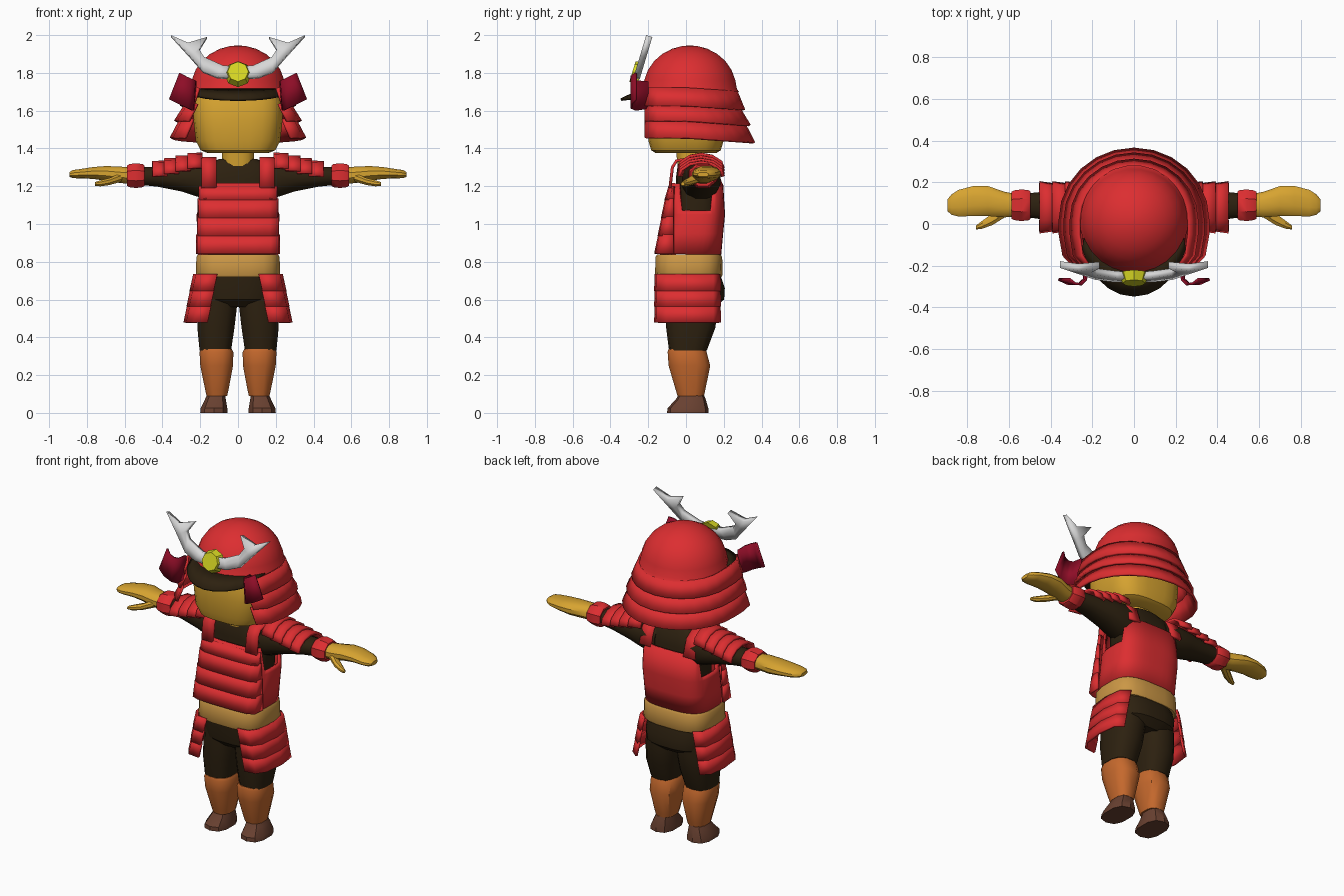
import bpy, bmesh
from math import sin, cos, pi, radians, copysign
from mathutils import Vector

cube = bpy.data.objects.get("Cube")
if cube:
    bpy.data.objects.remove(cube)


def material(name, rgb):
    m = bpy.data.materials.new(name)
    m.use_nodes = True
    m.diffuse_color = (*rgb, 1)
    m.node_tree.nodes["Principled BSDF"].inputs["Base Color"].default_value = (*rgb, 1)
    return m


RED = material("lacquer red", (.72, .027, .03))
CRIMSON = material("crimson", (.27, .004, .02))
SKIN = material("golden skin", (.68, .37, .03))
TAN = material("tan sash", (.60, .31, .06))
DARK = material("dark cloth", (.026, .015, .005))
LEATHER = material("orange leather", (.56, .14, .026))
BOOT = material("boot brown", (.14, .052, .03))
SILVER = material("silver", (.68, .68, .68))
YELLOW = material("yellow", (.68, .68, .017))
parts = []


def ring(c, a, b, n=16, p=2.6, axis="z"):
    """Rounded-box outline around c, lying across the given axis."""
    pts = []
    for i in range(n):
        t = 2 * pi * (i + .5) / n
        u = a * copysign(abs(cos(t)) ** (2 / p), cos(t))
        v = b * copysign(abs(sin(t)) ** (2 / p), sin(t))
        pts.append(Vector(c) + Vector((u, v, 0) if axis == "z" else (0, u, v)))
    return pts


def build(name, rows, mat, closed=False, caps=False, thick=0, pair=False):
    """Skin a grid of points; optional caps, thickness and mirrored twin."""
    for side, sx in (("left_", 1), ("right_", -1)) if pair else (("", 1),):
        bm = bmesh.new()
        grid = [[bm.verts.new((p[0] * sx, p[1], p[2])) for p in r] for r in rows]
        n = len(grid[0])
        for r, s in zip(grid, grid[1:]):
            for i in range(n if closed else n - 1):
                j = (i + 1) % n
                bm.faces.new((r[i], r[j], s[j], s[i]))
        if caps:
            bm.faces.new(grid[0])
            bm.faces.new(grid[-1])
        bmesh.ops.recalc_face_normals(bm, faces=bm.faces)
        me = bpy.data.meshes.new(side + name)
        bm.to_mesh(me)
        bm.free()
        me.materials.append(mat)
        ob = bpy.data.objects.new(side + name, me)
        bpy.context.collection.objects.link(ob)
        if thick:
            mod = ob.modifiers.new("Thickness", "SOLIDIFY")
            mod.thickness, mod.offset = thick, 0
        parts.append(ob)


def loft(name, specs, mat, n=16, p=2.6, axis="z", pair=False):
    """Solid through outlines given as (x, y, z, radius a, radius b)."""
    rows = [ring(s[:3], s[3], s[4], n, p, axis) for s in specs]
    build(name, rows, mat, closed=True, caps=True, pair=pair)


# Head and neck
loft("head", [(0, 0, 1.375, .16, .16), (0, 0, 1.39, .198, .185), (0, 0, 1.44, .225, .2),
              (0, 0, 1.55, .237, .205), (0, 0, 1.65, .237, .2), (0, 0, 1.70, .21, .18)],
     SKIN, 24, 3.2)
loft("neck", [(0, .03, 1.3, .085, .075), (0, .02, 1.4, .085, .075)], SKIN)

# Helmet dome
dome = [(0, .02, 1.70, .262, .262), (0, .02, 1.715, .255, .252)]
dome += [(0, .02, 1.715 + .23 * sin(t), .252 * cos(t), .248 * cos(t))
         for t in (radians(d) for d in (12, 26, 40, 54, 68, 80, 88))]
loft("helmet_dome", dome, RED, 24, 2)


# Helmet neck guard tiers, open at the face
def guard_row(w, z):
    half = [(w * .78, -.215), (w * .95, -.15), (w, -.05)]
    back = [(w * cos(radians(a)), .02 + (w - .015) * sin(radians(a))) for a in range(0, 181, 15)]
    path = half + back + [(-x, y) for x, y in reversed(half)]
    return [(x, y, z - .025 * max(y, 0) / .35) for x, y in path]


for k, (zt, zb, wt, wb) in enumerate([(1.72, 1.625, .262, .302), (1.635, 1.545, .275, .332),
                                      (1.555, 1.455, .302, .355)]):
    build(f"neck_guard_{k + 1}", [guard_row(wt, zt), guard_row(wb, zb)], RED, thick=.014)

# Visor
arc = [radians(a) for a in range(200, 341, 14)]
build("visor", [[(.25 * cos(a), .02 + .25 * sin(a), 1.712) for a in arc],
                [(.262 * cos(a), .345 * sin(a), 1.70 + .042 * sin(a)) for a in arc]],
      DARK, thick=.014)

# Crest horns, leaning back
lower = [(.02, 1.77), (.11, 1.775), (.185, 1.805), (.255, 1.885), (.355, 1.995)]
upper = [(.02, 1.83), (.08, 1.835), (.18, 1.88), (.205, 1.92), (.165, 1.985)]
middle = [((a + c) / 2, (b + d) / 2) for (a, b), (c, d) in zip(lower, upper)]
middle[-1] = (.265, 1.955)
build("crest_horn", [[(x, -.262 + (z - 1.77) * .3, z) for x, z in r]
                     for r in (lower, middle, upper)], SILVER, thick=.034, pair=True)

# Crest emblem
bpy.ops.mesh.primitive_cone_add(vertices=8, radius1=.072, radius2=.055, depth=.045,
                                location=(0, -.262, 1.80), rotation=(pi / 2 - .3, 0, 0))
emblem = bpy.context.object
emblem.name = "crest_emblem"
emblem.data.materials.append(YELLOW)
parts.append(emblem)

# Curled helmet ear plates
build("ear_plate", [
    [(.225, -.2, 1.755), (.23, -.265, 1.76), (.25, -.288, 1.77), (.28, -.287, 1.785), (.308, -.265, 1.80)],
    [(.235, -.2, 1.61), (.24, -.265, 1.60), (.265, -.288, 1.612), (.315, -.287, 1.635), (.363, -.265, 1.66)]],
    CRIMSON, thick=.012, pair=True)

# Undersuit torso and arms
loft("undersuit_torso", [(0, .04, .9, .18, .12), (0, .06, 1.1, .185, .115), (0, .06, 1.24, .19, .115),
                         (0, .055, 1.31, .17, .1), (0, .05, 1.345, .1, .08)], DARK, 20, 3)
loft("sleeve", [(.1, .075, 1.22, .1, .11), (.2, .08, 1.235, .105, .098), (.3, .085, 1.245, .09, .075),
                (.42, .088, 1.25, .07, .055), (.55, .09, 1.255, .055, .045)],
     DARK, 12, 2.2, "x", True)

# Hands
loft("hand", [(.56, .09, 1.256, .055, .044), (.62, .093, 1.26, .063, .045), (.70, .11, 1.268, .074, .04),
              (.77, .11, 1.27, .074, .032), (.84, .1, 1.266, .066, .025), (.875, .093, 1.264, .05, .022),
              (.893, .09, 1.262, .03, .012)], SKIN, 12, 2.3, "x", True)
loft("thumb", [(.61, .07, 1.25, .035, .026), (.68, .022, 1.225, .03, .02), (.73, -.005, 1.215, .02, .017),
               (.758, -.017, 1.212, .01, .01)], SKIN, 8, 2, "x", True)

# Wrist cuffs
loft("wrist_cuff", [(.495, .09, 1.256, .07, .058), (.505, .09, 1.256, .078, .066),
                    (.54, .09, 1.256, .082, .071), (.575, .09, 1.256, .077, .066),
                    (.588, .09, 1.256, .07, .058)], RED, 8, 2, "x", True)

# Shoulder guard tiers
arch = [(-.118, -.07), (-.105, -.035), (-.06, -.006), (0, .004), (.06, -.006), (.105, -.035), (.118, -.07)]
for k in range(4):
    x0 = .2 + k * .062
    build(f"shoulder_guard_{k + 1}", [
        [(x0 - .012, .08 + y * .9, 1.366 - k * .014 + z) for y, z in arch],
        [(x0 + .068, .08 + y, 1.364 - k * .014 + z) for y, z in arch]],
        RED, thick=.016, pair=True)

# Cuirass shell, cut lower at the armholes
shell = [ring((0, y, z), a, b, 40, 3.2) for y, z, a, b in
         ((.02, .84, .207, .16), (.035, .95, .21, .155), (.05, 1.05, .213, .15))]
top = ring((0, .055, 1.215), .205, .135, 40, 3.2)
for p in top:
    if abs(p.x) > .19:
        p.z = 1.07
shell.append(top)
build("cuirass", shell, RED, closed=True, thick=.014)

# Chest lames
for k, (zt, zb) in enumerate([(1.2, 1.125), (1.135, 1.03), (1.04, .935), (.945, .842)]):
    yf, w = -.108 - .018 * k, .203 + .004 * k
    rows = []
    for z, y in ((zt, yf + .022), (zb, yf)):
        half = [(w, -.065), (w - .004, y + .022), (w * .8, y + .006), (w * .4, y)]
        rows.append([(z_x, z_y, z) for z_x, z_y in half + [(-a, b) for a, b in reversed(half)]])
    build(f"chest_lame_{k + 1}", rows, RED, thick=.014)

# Shoulder straps
strap = [(-.085, 1.19), (-.072, 1.3), (-.05, 1.335), (.03, 1.347), (.1, 1.335), (.155, 1.3), (.188, 1.2)]
build("shoulder_strap", [[(x, y, z) for y, z in strap] for x in (.115, .192)],
      RED, thick=.016, pair=True)

# Sash
loft("sash", [(0, .015, .72, .22, .175), (0, .015, .73, .225, .18),
              (0, .015, .825, .222, .178), (0, .015, .838, .214, .17)], TAN, 20, 3.2)

# Hip guard tiers
path = [(.115, -.16), (.185, -.152), (.222, -.1), (.236, .03), (.222, .14), (.175, .178)]
for k, (zt, zb) in enumerate([(.735, .645), (.655, .562), (.572, .478)]):
    s = .016 * k
    build(f"hip_guard_{k + 1}", [[(x + s - .006, y, zt) for x, y in path],
                                 [(x + s + .014, y * 1.01, zb) for x, y in path]],
          RED, thick=.014, pair=True)

# Trousers
loft("hips", [(0, .02, .74, .2, .16), (0, .035, .66, .205, .172), (0, .038, .6, .195, .165),
              (0, .035, .56, .14, .12)], DARK, 20, 2.8)
loft("trouser_leg", [(.105, .03, .66, .1, .14), (.108, .03, .56, .104, .14), (.117, .025, .45, .1, .13),
                     (.12, .01, .33, .085, .1)], DARK, 14, 2.6, pair=True)

# Shin guards
loft("shin_guard", [(.115, .005, .338, .084, .1), (.114, .006, .322, .092, .106),
                    (.113, .018, .25, .089, .113), (.112, .024, .12, .063, .08),
                    (.112, .025, .09, .056, .072)], LEATHER, 12, 2.6, pair=True)

# Boots
loft("boot", [(.128, .01, 0, .075, .11), (.127, .01, .025, .073, .108), (.12, .025, .07, .058, .08),
              (.115, .028, .1, .048, .065)], BOOT, 10, 2.6, pair=True)

# Smooth shading with crisp edges
bpy.ops.object.select_all(action="DESELECT")
for ob in parts:
    ob.select_set(True)
bpy.context.view_layer.objects.active = parts[0]
bpy.ops.object.shade_smooth_by_angle(angle=radians(35))
